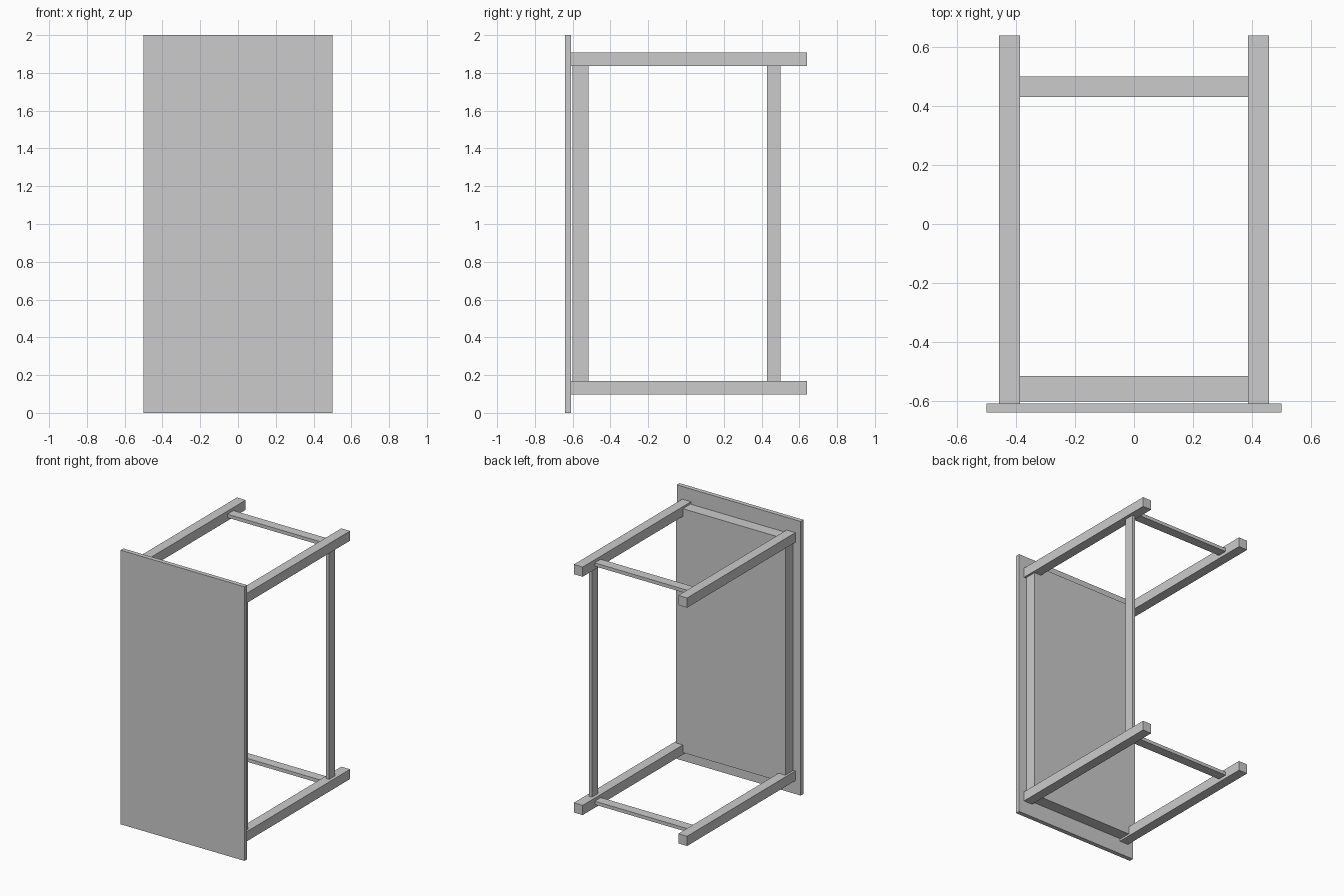
import bpy, bmesh
from mathutils import Vector

if "Cube" in bpy.data.objects:
    bpy.data.objects.remove(bpy.data.objects["Cube"])


def box(name, lo, hi):
    """Axis-aligned box between two opposite corners."""
    lo, hi = Vector(lo), Vector(hi)
    bm = bmesh.new()
    bmesh.ops.create_cube(bm, size=1)
    for v in bm.verts:
        v.co = Vector(((lo[i] + hi[i]) / 2 + v.co[i] * (hi[i] - lo[i]) for i in range(3)))
    mesh = bpy.data.meshes.new(name)
    bm.to_mesh(mesh)
    bm.free()
    ob = bpy.data.objects.new(name, mesh)
    bpy.context.collection.objects.link(ob)
    return ob


# Table lying on its side: the top faces -y, the legs point to +y
TOP_Y = -0.608
XI, XO = 0.386, 0.457                      # leg inner and outer x
XC = (XI + XO) / 2
Z_LOW, Z_HIGH = (0.097, 0.168), (1.836, 1.907)
T = 0.025                                  # stretcher thickness
INSET = 0.015                              # frame block inset from leg faces
STRETCHER = (0.43, 0.50)

# Table top
box("table_top", (-0.5, -0.64, 0), (0.5, TOP_Y, 2))

# Solid frame block under the top, between and around the legs
box("frame_block", (-XO + INSET, -0.602, Z_LOW[0] + INSET),
    (XO - INSET, -0.515, Z_HIGH[1] - INSET))

# Legs and the short stretchers joining them
for level, (z0, z1) in (("lower", Z_LOW), ("upper", Z_HIGH)):
    for side, s in (("left", -1), ("right", 1)):
        x0, x1 = sorted((s * XI, s * XO))
        box(f"{side}_{level}_leg", (x0, TOP_Y, z0), (x1, 0.64, z1))
    zc = (z0 + z1) / 2
    box(f"{level}_short_stretcher", (-XI, STRETCHER[0], zc - T / 2),
        (XI, STRETCHER[1], zc + T / 2))

# Single long stretcher on the right side only
box("long_stretcher", (XC - T / 2, STRETCHER[0], Z_LOW[1]),
    (XC + T / 2, STRETCHER[1], Z_HIGH[0]))
